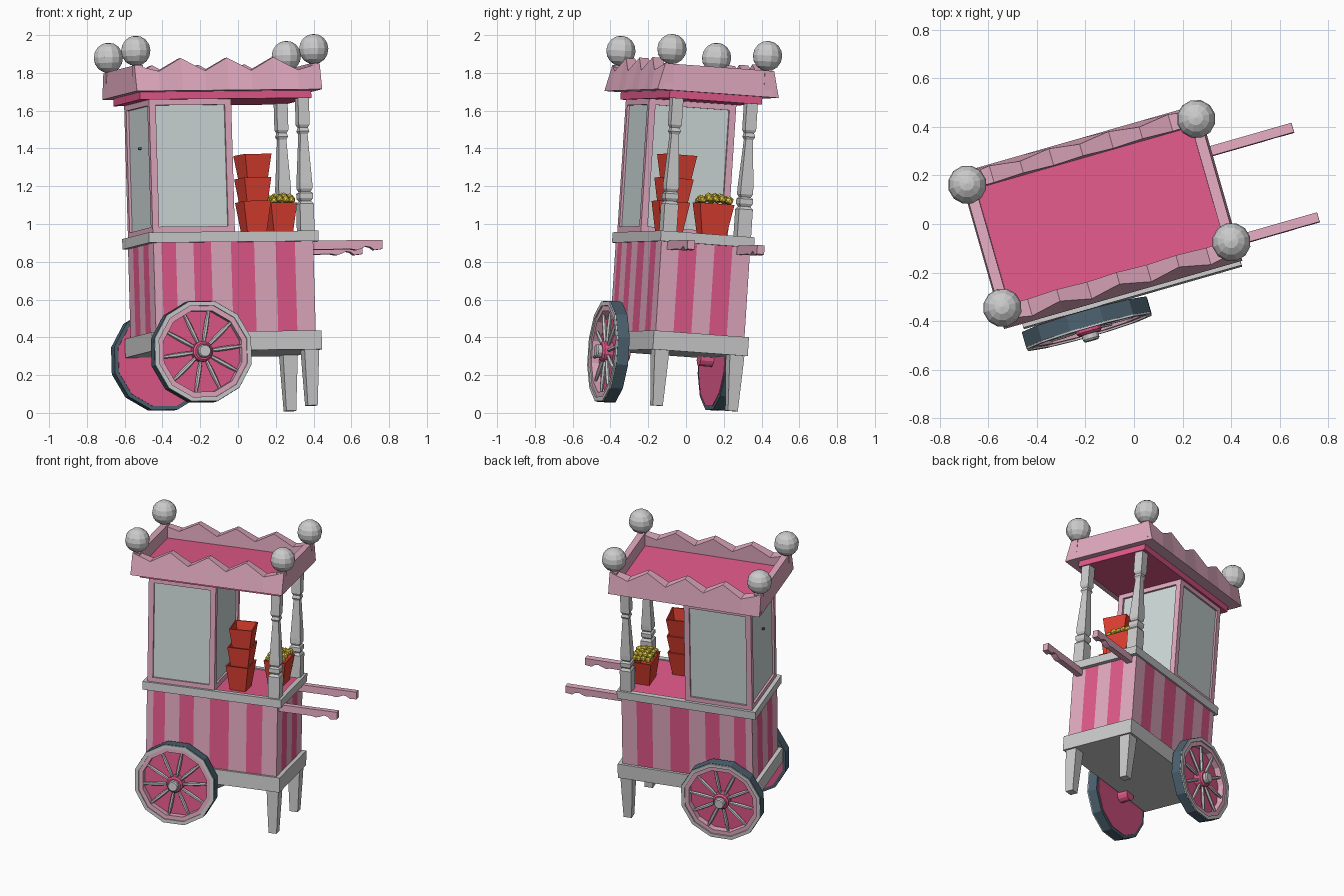
import bpy, bmesh, math, random
from mathutils import Matrix, Vector

if "Cube" in bpy.data.objects:
    bpy.data.objects.remove(bpy.data.objects["Cube"])

random.seed(4)
# The whole cart is turned and leans back slightly
M = (Matrix.Translation((-0.067, -0.072, 0.02)) @ Matrix.Rotation(math.radians(16), 4, 'Z')
     @ Matrix.Rotation(-0.01, 4, 'Y') @ Matrix.Rotation(-0.07, 4, 'X'))


def mat(name, rgb):
    m = bpy.data.materials.new(name)
    m.diffuse_color = (*rgb, 1)
    m.use_nodes = True
    m.node_tree.nodes["Principled BSDF"].inputs["Base Color"].default_value = m.diffuse_color
    return m


DARK = mat("deep_pink", (0.75, 0.10, 0.25))
LIGHT = mat("pale_pink", (0.75, 0.40, 0.52))
RED = mat("red", (0.75, 0.05, 0.03))
YELLOW = mat("yellow", (0.80, 0.62, 0.05))
SLATE = mat("slate", (0.07, 0.12, 0.16))
GLASS = mat("glass", (0.62, 0.70, 0.69))


def finish(name, bm, *mats):
    bmesh.ops.recalc_face_normals(bm, faces=bm.faces)
    me = bpy.data.meshes.new(name)
    bm.to_mesh(me)
    bm.free()
    for m in mats:
        if m:
            me.materials.append(m)
    ob = bpy.data.objects.new(name, me)
    bpy.context.collection.objects.link(ob)
    ob.matrix_world = M
    return ob


def skin(name, rings, m=None, closed=False, caps=(True, True)):
    """Join equal-length rings of points into a solid."""
    bm = bmesh.new()
    vs = [[bm.verts.new(p) for p in r] for r in rings]
    n = len(rings[0])
    for i in range(len(vs) if closed else len(vs) - 1):
        a, b = vs[i], vs[(i + 1) % len(vs)]
        for j in range(n):
            bm.faces.new((a[j], a[(j + 1) % n], b[(j + 1) % n], b[j]))
    if not closed:
        for use, r in zip(caps, (vs[0], vs[-1])):
            if use:
                bm.faces.new(r)
    return finish(name, bm, m)


def rect(cx, cy, z, hx, hy):
    return [(cx + a * hx, cy + b * hy, z) for a, b in ((-1, -1), (1, -1), (1, 1), (-1, 1))]


def stack(name, cx, cy, sections, m=None):
    return skin(name, [rect(cx, cy, *s) for s in sections], m)


def box(name, x0, x1, y0, y1, z0, z1, m=None):
    return stack(name, (x0 + x1) / 2, (y0 + y1) / 2,
                 [(z, abs(x1 - x0) / 2, abs(y1 - y0) / 2) for z in (z0, z1)], m)


def lathe_y(name, cx, cz, profile, m=None, n=12, closed=True):
    """Turn a (radius, y) profile around an axis along y."""
    rings = [[(cx + r * math.sin(2 * math.pi * (k + .5) / n), y, cz + r * math.cos(2 * math.pi * (k + .5) / n))
              for k in range(n)] for r, y in profile]
    return skin(name, rings, m, closed)


# Striped body: narrow first stripe on the long sides
def edge(a, b, fr):
    return [Vector(a).lerp(Vector(b), f) for f in fr]


LONG = [0, .05, .14, .25, .36, .485, .63, .765, .885]
SHORT = [0, .2, .4, .6, .8]
X, Y = .44, .245
bm = bmesh.new()
sides = [((-X, -Y), (X, -Y), LONG), ((X, -Y), (X, Y), SHORT),
         ((-X, Y), (X, Y), LONG), ((-X, -Y), (-X, Y), SHORT)]
for a, b, fr in sides:
    pts = edge(a, b, fr + [1])
    for k in range(len(pts) - 1):
        p, q = pts[k], pts[k + 1]
        f = bm.faces.new([bm.verts.new(c) for c in
                          ((p.x, p.y, .38), (q.x, q.y, .38), (q.x, q.y, .88), (p.x, p.y, .88))])
        f.material_index = k % 2
bmesh.ops.remove_doubles(bm, verts=bm.verts, dist=1e-5)
finish("striped_body", bm, LIGHT, DARK)

# Base tray, counter rim and counter top
box("base_tray", -.467, .467, -.262, .262, .295, .395)
for s in (-1, 1):
    box("counter_rim_long", -.467, .467, s * .225, s * .258, .87, .925)
    box("counter_rim_short", s * .435, s * .467, -.225, .225, .87, .925)
box("counter_top", -.436, .436, -.226, .226, .88, .918, DARK)

# Legs, posts and handles on the handle end
POST = [(.92, .038, .038), (1.07, .038, .038), (1.085, .027, .027), (1.10, .036, .036), (1.125, .036, .036),
        (1.135, .026, .026), (1.15, .034, .034), (1.18, .034, .034), (1.44, .02, .02), (1.455, .028, .028),
        (1.475, .022, .022), (1.49, .03, .03), (1.64, .03, .03)]
HANDLE = [(.44, .875), (.83, .875), (.83, .827), (.785, .822), (.765, .837), (.74, .842),
          (.715, .83), (.69, .822), (.66, .828), (.44, .828)]
for s in (-1, 1):
    stack("leg", .415, s * .207, [(0, .027, .027), (.2, .036, .036), (.3, .04, .04)])
    stack("canopy_post", .412, s * .205, POST)
    skin("push_handle", [[(x, s * .192 + d, z) for x, z in HANDLE] for d in (-.02, .02)], LIGHT)

# Glass cabinet: corner bars, rails and panes
x0, x1, t = -.44, .012, .036
for s in (-1, 1):
    for x in (x0, x1 - t):
        box("cabinet_corner_bar", x, x + t, s * .24, s * (.24 - t), .92, 1.64, LIGHT)
    for z0, z1 in ((.92, .955), (1.60, 1.64)):
        box("cabinet_rail_long", x0 + t, x1 - t, s * .24, s * (.24 - t), z0, z1, LIGHT)
    box("cabinet_pane_long", x0 + t, x1 - t, s * .228, s * .22, .955, 1.60, GLASS)
for x in (x0, x1 - t):
    for z0, z1 in ((.92, .955), (1.60, 1.64)):
        box("cabinet_rail_short", x, x + t, -.204, .204, z0, z1, LIGHT)
    box("cabinet_pane_short", x + .014, x + .022, -.204, .204, .955, 1.60, GLASS)
box("cabinet_knob", x0 - .002, x0 + .02, -.02, -.008, 1.38, 1.392, SLATE)

# Canopy: lid, end boards, zigzag boards and corner balls
C = -.022
box("canopy_lid", C - .472, C + .472, -.255, .255, 1.63, 1.72, DARK)
for s in (-1, 1):
    skin("canopy_end_board", [[(C + s * .46, y, 1.67), (C + s * .512, y, 1.67),
                               (C + s * .505, y, 1.81), (C + s * .462, y, 1.81)]
                              for y in (-.3, .3)], LIGHT)
    rings = []
    for k in range(9):
        x = C - .51 + 1.02 * k / 8
        peak = k % 2 == 0
        top = 1.845 if peak else 1.775
        if k in (0, 8):
            top = 1.81
        rings.append([(x, s * .25, 1.67), (x, s * .335, 1.67),
                      (x, s * (.30 if peak else .322), top), (x, s * .25, top)])
    skin("canopy_zigzag_board", rings, LIGHT)
    for e in (-1, 1):
        bm = bmesh.new()
        bmesh.ops.create_uvsphere(bm, u_segments=12, v_segments=8, radius=.08,
                                  matrix=Matrix.Translation((C + e * .49, s * .264, 1.888)))
        finish("corner_ball", bm)

# Wheels with rim, backing disc, hub and spokes
for s, wx in ((-1, -.212), (1, -.255)):
    wz = .285
    ring = lambda a, b, p, q: [(a, s * p), (b, s * p), (b, s * q), (a, s * q)]
    lathe_y("wheel_tread", wx, wz, ring(.25, .276, .275, .34), SLATE)
    lathe_y("wheel_side", wx, wz, ring(.25, .274, .338, .348))
    lathe_y("wheel_rim", wx, wz, ring(.222, .252, .29, .34), LIGHT)
    lathe_y("wheel_disc", wx, wz, [(.255, s * .272), (.255, s * .298)], DARK, closed=False)
    lathe_y("wheel_hub", wx, wz, [(.055, s * .29), (.055, s * .345), (.045, s * .355)], DARK, closed=False)
    lathe_y("hub_cap", wx, wz, [(.036, s * .34), (.036, s * .375), (.03, s * .383)], closed=False)
    lathe_y("axle_stub", wx, wz, [(.04, s * .2), (.04, s * .28)], DARK, closed=False)
    for k in range(10):
        rot = Matrix.Rotation(2 * math.pi * (k + .3) / 10, 3, 'Y')
        rings = []
        for d, r in ((.04, .008), (.10, .012), (.16, .012), (.232, .007)):
            rings.append([Vector((wx, s * .325, wz)) +
                          rot @ Vector((r * math.cos(a * math.pi / 3), r * math.sin(a * math.pi / 3), d))
                          for a in range(6)])
        skin("spoke", rings)


# Open paper cups: outer wall up, over the lip and down inside
def cup(name, cx, cy, z, hx, hy, turn=0):
    k, h, w = .70, .17, .008
    sec = [(z, hx * k, hy * k), (z + h, hx, hy), (z + h, hx - w, hy - w), (z + .05, hx * .77 - w, hy * .77 - w)]
    pivot = Vector((cx, cy, 0))
    rot = Matrix.Rotation(turn, 3, 'Z')
    return skin(name, [[pivot + rot @ (Vector(p) - pivot) for p in rect(cx, cy, *s)] for s in sec], RED)


for k in range(3):
    cup("stacked_cup", .15 + .004 * k, -.125 + .008 * k, .92 + .125 * k, .075, .085, .05 * k)
cup("popcorn_cup", .345, .055, .92, .072, .095)
bm = bmesh.new()
for i in range(4):
    for j in range(5):
        px, py = -.048 + .032 * i, -.072 + .036 * j
        z = 1.095 + .03 * (1 - (px / .08) ** 2) * (1 - (py / .11) ** 2) + random.uniform(-.006, .006)
        bmesh.ops.create_icosphere(bm, subdivisions=1, radius=random.uniform(.02, .025),
                                   matrix=Matrix.Translation((.345 + px, .055 + py, z)))
finish("popcorn", bm, YELLOW)
